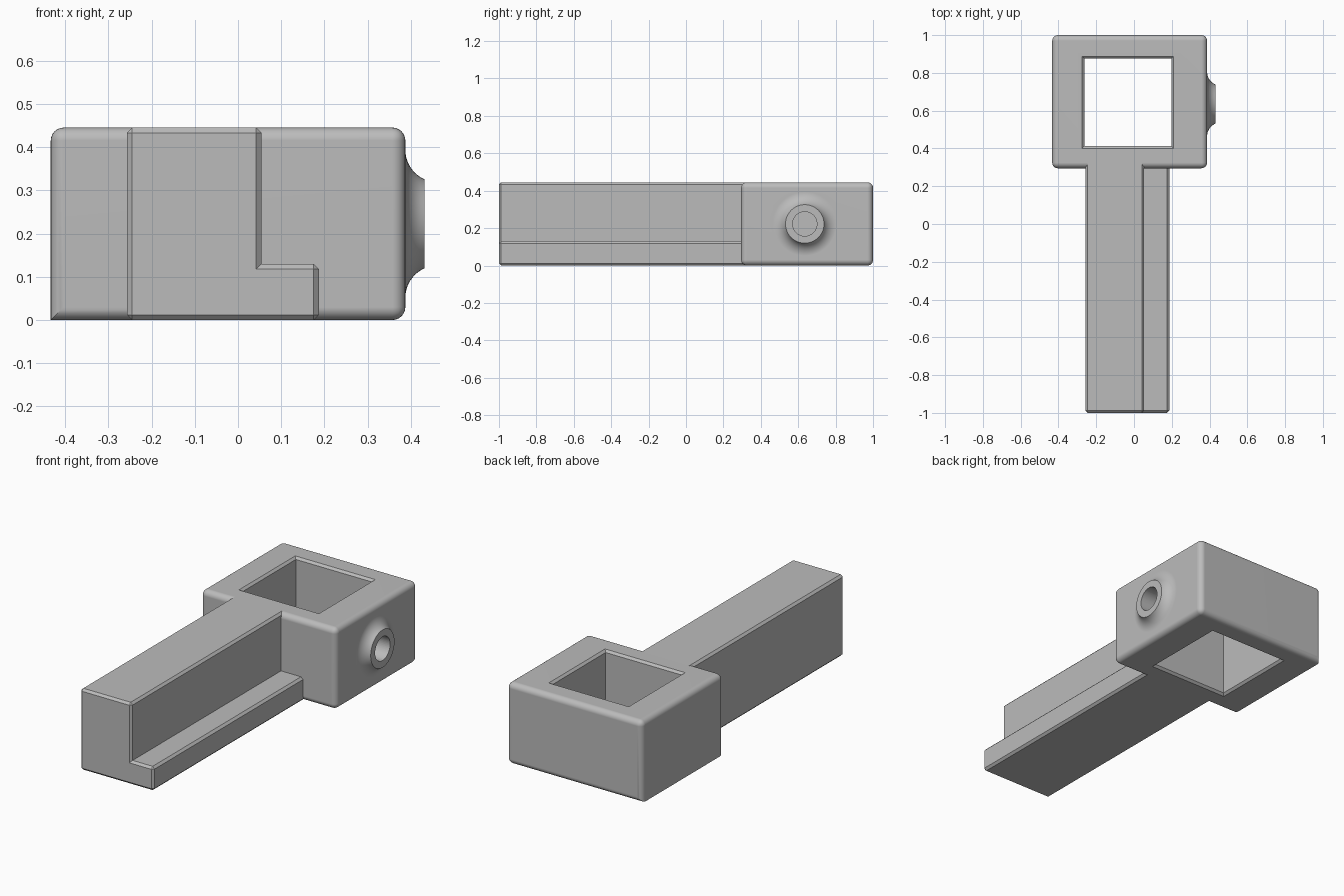
import bpy, bmesh, math
from mathutils import Matrix, Vector

cube = bpy.data.objects.get("Cube")
if cube:
    bpy.data.objects.remove(cube, do_unlink=True)

HEIGHT = 0.445
CHAMFER = 0.012
BOSS_Y, BOSS_Z = 0.635, HEIGHT / 2

grey = bpy.data.materials.new("plain grey")
grey.use_nodes = True
grey.diffuse_color = (0.5, 0.5, 0.5, 1)
grey.node_tree.nodes["Principled BSDF"].inputs["Base Color"].default_value = (0.5, 0.5, 0.5, 1)


def finish(bm, name):
    bmesh.ops.recalc_face_normals(bm, faces=bm.faces)
    mesh = bpy.data.meshes.new(name)
    bm.to_mesh(mesh)
    bm.free()
    mesh.materials.append(grey)
    obj = bpy.data.objects.new(name, mesh)
    bpy.context.collection.objects.link(obj)
    return obj


def select(obj):
    bpy.ops.object.select_all(action="DESELECT")
    obj.select_set(True)
    bpy.context.view_layer.objects.active = obj


def add_box(bm, low, high):
    low, high = Vector(low), Vector(high)
    matrix = Matrix.Translation((low + high) / 2) @ Matrix.Diagonal((*(high - low), 1))
    bmesh.ops.create_cube(bm, size=1, matrix=matrix)


def combine(target, tool, operation):
    mod = target.modifiers.new(operation.lower(), "BOOLEAN")
    mod.operation = operation
    mod.solver = "EXACT"
    mod.object = tool
    select(target)
    bpy.ops.object.modifier_apply(modifier=mod.name)
    bpy.data.objects.remove(tool, do_unlink=True)


def lathe(points, name):
    """Revolve (x, radius) points about the axis of the side boss."""
    bm = bmesh.new()
    verts = [bm.verts.new((x, BOSS_Y, BOSS_Z + r)) for x, r in points]
    edges = [bm.edges.new(pair) for pair in zip(verts, verts[1:])]
    bmesh.ops.spin(bm, geom=verts + edges, cent=(0, BOSS_Y, BOSS_Z), axis=(1, 0, 0),
                   angle=math.tau, steps=48, use_duplicate=False)
    bmesh.ops.remove_doubles(bm, verts=bm.verts, dist=0.0001)
    return finish(bm, name)


# Socket block: rounded except along its lower right edge
bm = bmesh.new()
add_box(bm, (-0.433, 0.295, 0), (0.387, 1, HEIGHT))
rounded = [e for e in bm.edges
           if not all(v.co.x < 0 and v.co.z < 0.1 for v in e.verts)]
bmesh.ops.bevel(bm, geom=rounded, offset=0.03, segments=6, profile=0.5,
                affect="EDGES", clamp_overlap=True)
block = finish(bm, "socket_block")

# Flared boss on the side
flare = 0.0745
profile = [(0.37, 0), (0.37, 0.171)]
for i in range(11):
    h = 0.044 * (i / 10) ** 2
    profile.append((0.387 + h, 0.171 - math.sqrt(flare ** 2 - (flare - h) ** 2)))
profile.append((0.431, 0))
combine(block, lathe(profile, "side_boss"), "UNION")

# Square opening with chamfered rims
bm = bmesh.new()
add_box(bm, (-0.263, 0.412, -0.1), (0.198, 0.876, HEIGHT + 0.1))
window = finish(bm, "opening_cutter")
combine(block, window, "DIFFERENCE")
for rim, inner in ((HEIGHT, HEIGHT - CHAMFER), (0, CHAMFER)):
    bm = bmesh.new()
    rings = []
    for z, grow in ((inner, 0), (2 * rim - inner, 2 * CHAMFER)):
        rings.append([bm.verts.new((x, y, z)) for x, y in (
            (-0.263 - grow, 0.412 - grow), (0.198 + grow, 0.412 - grow),
            (0.198 + grow, 0.876 + grow), (-0.263 - grow, 0.876 + grow))])
        bm.faces.new(rings[-1])
    for i in range(4):
        j = (i + 1) % 4
        bm.faces.new((rings[0][i], rings[0][j], rings[1][j], rings[1][i]))
    combine(block, finish(bm, "rim_cutter"), "DIFFERENCE")

# Bore through the boss into the opening
bore = [(0.1, 0), (0.1, 0.065), (0.5, 0.065), (0.5, 0)]
combine(block, lathe(bore, "bore_cutter"), "DIFFERENCE")
select(block)
bpy.ops.object.shade_smooth_by_angle(angle=math.radians(25))
weighted = block.modifiers.new("even shading", "WEIGHTED_NORMAL")
weighted.keep_sharp = True

# Stepped arm, chamfered on every outer edge
bm = bmesh.new()
section = [(-0.257, 0), (0.187, 0), (0.187, 0.13), (0.054, 0.13),
           (0.054, HEIGHT), (-0.257, HEIGHT)]
face = bm.faces.new([bm.verts.new((x, -1, z)) for x, z in section])
grown = bmesh.ops.extrude_face_region(bm, geom=[face], use_keep_orig=True)
back = [g for g in grown["geom"] if isinstance(g, bmesh.types.BMVert)]
bmesh.ops.translate(bm, verts=back, vec=(0, 1.325, 0))
bmesh.ops.recalc_face_normals(bm, faces=bm.faces)
outer = [e for e in bm.edges if e.is_convex and min(v.co.y for v in e.verts) < 0]
front = [e for e in bm.edges if max(v.co.y for v in e.verts) < 0]
bmesh.ops.bevel(bm, geom=list(set(outer + front)), offset=CHAMFER, segments=1,
                affect="EDGES", clamp_overlap=True)
finish(bm, "stepped_arm")
